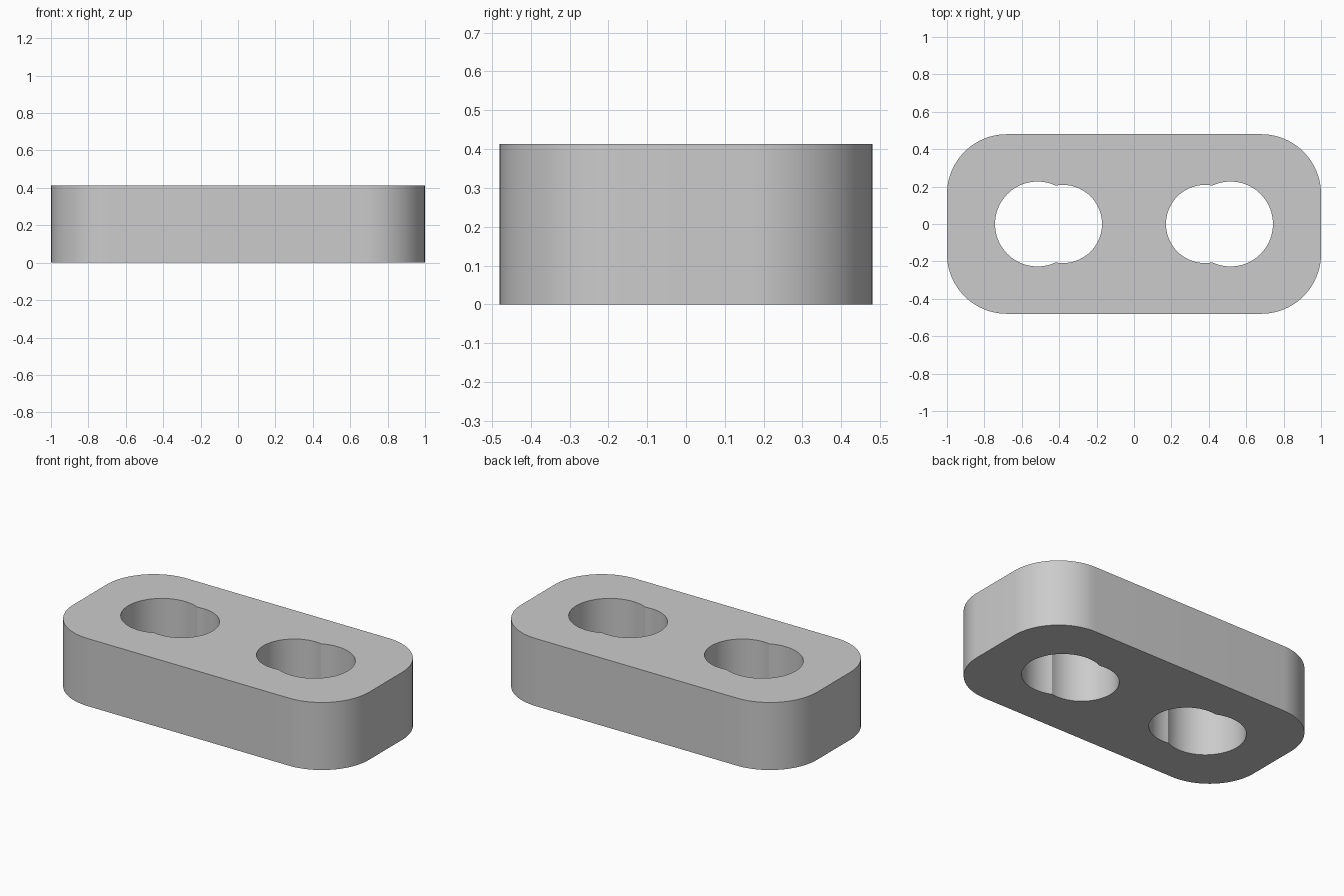
import bpy
import bmesh
from math import acos, cos, sin, pi

if "Cube" in bpy.data.objects:
    bpy.data.objects.remove(bpy.data.objects["Cube"], do_unlink=True)

HALF_X, HALF_Y, HEIGHT, CORNER = 1.0, 0.48, 0.413, 0.32
BIG_X, BIG_R = 0.516, 0.227
SMALL_X, SMALL_R = 0.38, 0.209


def arc(cx, cy, radius, start, end, steps):
    return [(cx + radius * cos(start + (end - start) * i / steps),
             cy + radius * sin(start + (end - start) * i / steps))
            for i in range(steps + 1)]


def plate_outline():
    points = []
    corners = [(1, 1), (-1, 1), (-1, -1), (1, -1)]
    for i, (sx, sy) in enumerate(corners):
        points += arc(sx * (HALF_X - CORNER), sy * (HALF_Y - CORNER), CORNER,
                      i * pi / 2, (i + 1) * pi / 2, 20)
    return points


def hole_outline(side):
    # Two overlapping circles joined into one keyhole-like outline
    gap = BIG_X - SMALL_X
    reach = (gap ** 2 + BIG_R ** 2 - SMALL_R ** 2) / (2 * gap)
    big = acos(reach / BIG_R)
    small = acos((reach - gap) / SMALL_R)
    points = arc(-BIG_X, 0, BIG_R, big, 2 * pi - big, 48)
    points += arc(-SMALL_X, 0, SMALL_R, -small, small, 40)[1:-1]
    return [(-side * x, y) for x, y in points]


# Filled profile with both holes, extruded to the plate height
curve = bpy.data.curves.new("link_plate", "CURVE")
curve.dimensions = "2D"
curve.fill_mode = "BOTH"
curve.extrude = HEIGHT / 2
for outline in (plate_outline(), hole_outline(1), hole_outline(-1)):
    spline = curve.splines.new("POLY")
    spline.points.add(len(outline) - 1)
    for point, (x, y) in zip(spline.points, outline):
        point.co = (x, y, 0, 1)
    spline.use_cyclic_u = True

plate = bpy.data.objects.new("link_plate", curve)
bpy.context.collection.objects.link(plate)
bpy.ops.object.select_all(action="DESELECT")
plate.select_set(True)
bpy.context.view_layer.objects.active = plate
bpy.ops.object.convert(target="MESH")
plate = bpy.context.object

# Weld the caps to the walls and stand the plate on the ground
bm = bmesh.new()
bm.from_mesh(plate.data)
bmesh.ops.remove_doubles(bm, verts=bm.verts, dist=0.0001)
bmesh.ops.translate(bm, verts=bm.verts, vec=(0, 0, HEIGHT / 2))
bmesh.ops.recalc_face_normals(bm, faces=bm.faces)
bm.to_mesh(plate.data)
bm.free()
bpy.ops.object.shade_smooth_by_angle(angle=pi / 9)

# Plain grey finish
grey = bpy.data.materials.new("plain_grey")
grey.use_nodes = True
colour = (0.6, 0.6, 0.6, 1)
grey.diffuse_color = colour
grey.node_tree.nodes["Principled BSDF"].inputs["Base Color"].default_value = colour
plate.data.materials.clear()
plate.data.materials.append(grey)
